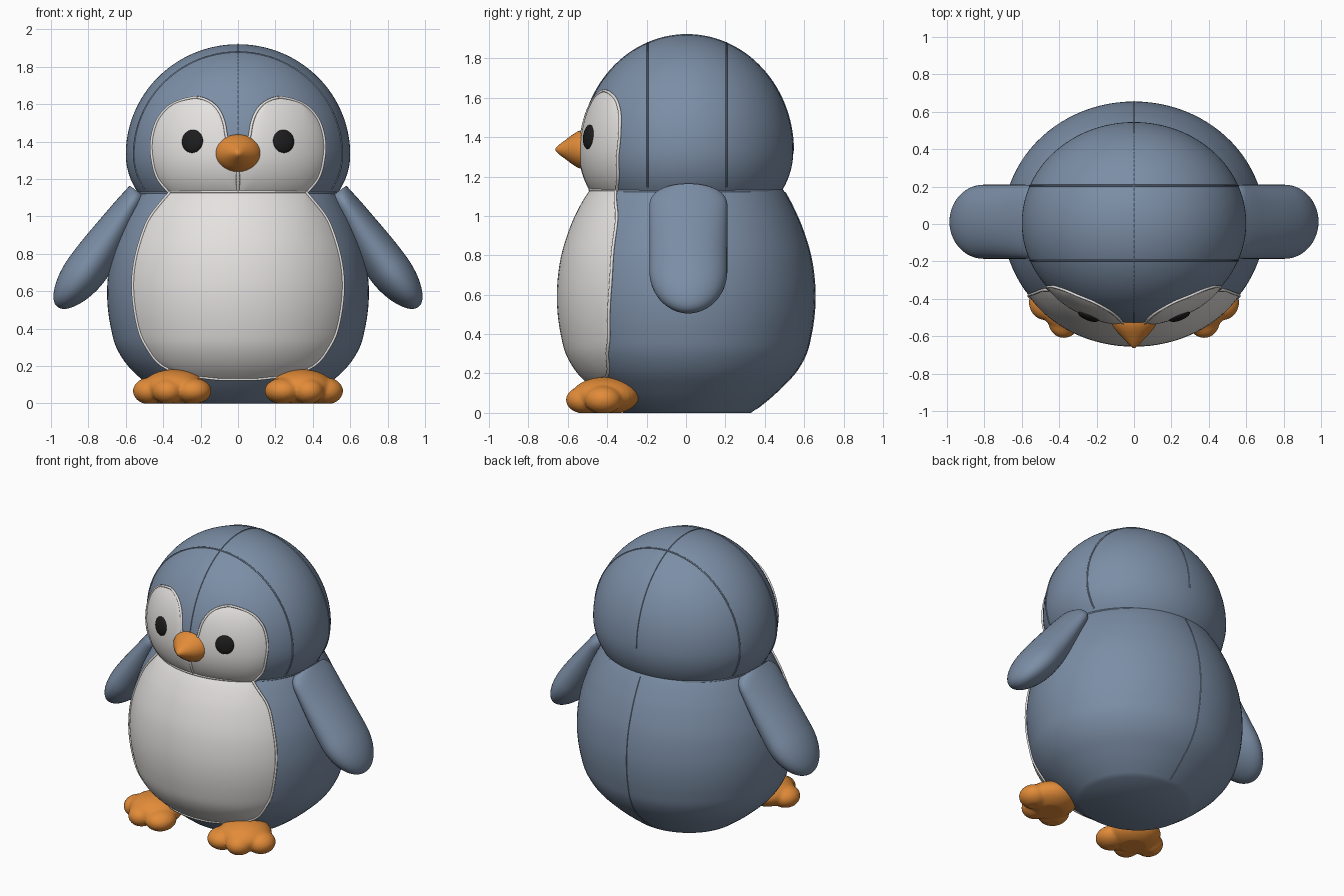
import bpy, bmesh, math
from mathutils import Vector, Matrix

if "Cube" in bpy.data.objects:
    bpy.data.objects.remove(bpy.data.objects["Cube"])


def material(name, rgb):
    m = bpy.data.materials.new(name)
    m.diffuse_color = (*rgb, 1)
    m.use_nodes = True
    m.node_tree.nodes["Principled BSDF"].inputs["Base Color"].default_value = m.diffuse_color
    return m


BLUE = material("plush blue", (0.20, 0.27, 0.38))
WHITE = material("plush white", (0.78, 0.76, 0.74))
ORANGE = material("plush orange", (0.76, 0.26, 0.04))
BLACK = material("eye black", (0.012, 0.012, 0.013))


def interp(tab, z):
    """Smooth interpolation through (z, value) points."""
    z = min(max(z, tab[0][0]), tab[-1][0])
    i = max(k for k in range(len(tab) - 1) if tab[k][0] <= z)

    def slope(k):
        a, b = tab[max(k - 1, 0)], tab[min(k + 1, len(tab) - 1)]
        return (b[1] - a[1]) / (b[0] - a[0])
    (z0, v0), (z1, v1) = tab[i], tab[i + 1]
    h = z1 - z0
    t = (z - z0) / h
    return (v0 * (2*t**3 - 3*t*t + 1) + v1 * (3*t*t - 2*t**3)
            + h * slope(i) * (t**3 - 2*t*t + t) + h * slope(i + 1) * (t**3 - t*t))


def finish(name, bm, mat):
    bmesh.ops.recalc_face_normals(bm, faces=bm.faces)
    me = bpy.data.meshes.new(name)
    bm.to_mesh(me)
    bm.free()
    ob = bpy.data.objects.new(name, me)
    bpy.context.collection.objects.link(ob)
    me.materials.append(mat)
    bpy.ops.object.select_all(action='DESELECT')
    ob.select_set(True)
    bpy.context.view_layer.objects.active = ob
    bpy.ops.object.shade_smooth_by_angle(angle=math.radians(50))
    return ob


def grid(name, rows, mat, closed):
    """Skin rows of points; closed rows become capped rings."""
    bm = bmesh.new()
    vs = [[bm.verts.new(p) for p in r] for r in rows]
    n = len(rows[0])
    for a, b in zip(vs, vs[1:]):
        for i in range(n if closed else n - 1):
            j = (i + 1) % n
            bm.faces.new((a[i], a[j], b[j], b[i]))
    if closed:
        bm.faces.new(vs[0])
        bm.faces.new(vs[-1])
    return finish(name, bm, mat)


def ring(c, u, v, n=96):
    return [c + u * math.cos(2*math.pi*i/n) + v * math.sin(2*math.pi*i/n) for i in range(n)]


def tube(name, pts, r, mat, closed=False):
    cu = bpy.data.curves.new(name, 'CURVE')
    cu.dimensions = '3D'
    cu.bevel_depth, cu.bevel_resolution = r, 1
    sp = cu.splines.new('POLY')
    sp.points.add(len(pts) - 1)
    for q, p in zip(sp.points, pts):
        q.co = (*p, 1)
    sp.use_cyclic_u = closed
    cu.materials.append(mat)
    bpy.context.collection.objects.link(bpy.data.objects.new(name, cu))


X, Y, Z = Vector((1, 0, 0)), Vector((0, 1, 0)), Vector((0, 0, 1))
CY = 0.005
BODY = [(0, .50), (.05, .60), (.1, .69), (.2, .84), (.3, .93), (.4, .97), (.5, .993), (.6, 1),
        (.7, .99), (.8, .965), (.9, .92), (1.0, .86), (1.13, .755), (1.2, .66)]


def body_r(z):
    f = interp(BODY, z)
    return .70 * f, .65 * f


def head_r(z):
    f = math.sqrt(max(0, 1 - ((z - 1.33) / (.59 if z > 1.33 else .45)) ** 2))
    return .60 * f, .54 * f


def shell(name, rad, zs):
    grid(name, [ring(Vector((0, CY, z)), X * rad(z)[0], Y * rad(z)[1]) for z in zs], BLUE, True)


# body and head
shell("body", body_r, [1.2 * i / 60 for i in range(61)])
shell("head", head_r, [1.33 - .45 * math.cos(math.pi / 2 * (.3 + .7 * i / 20)) for i in range(20)]
      + [1.33 + .59 * math.sin(math.pi / 2 * i / 50) for i in range(50)])


def on_front(rad, zc, x, z, off):
    rx, ry = rad(z)
    p = Vector((x, CY - ry * math.sqrt(max(0, 1 - (x / rx) ** 2)), z))
    d = p - Vector((0, CY, zc))
    return p + d.normalized() * off


def patch(name, rad, zc, left, right, s=1):
    """White fabric panel lying on a shell, with a raised hem."""
    z0, z1 = right[0][0], right[-1][0]
    n = 40
    cs = [-math.cos(math.pi * i / n) for i in range(n + 1)]

    def pt(u, v, off):
        z = z0 + (z1 - z0) * (v + 1) / 2
        a, b = interp(left, z), interp(right, z)
        return on_front(rad, zc, s * (a + (b - a) * (u + 1) / 2), z, off)
    grid(name, [[pt(u, v, .002 + .009 * (1 - max(abs(u), abs(v)) ** 6)) for u in cs] for v in cs],
         WHITE, False)
    edge = ([pt(1, v, .003) for v in cs] + [pt(u, 1, .003) for u in cs[-2:0:-1]]
            + [pt(-1, v, .003) for v in cs[::-1]] + [pt(u, -1, .003) for u in cs[1:-1]])
    tube(name + "_hem", edge, .008, WHITE, True)


# belly panel
BELLY = [(.13, .10), (.15, .26), (.2, .40), (.3, .485), (.4, .53), (.6, .56), (.75, .55),
         (.9, .51), (1.0, .465), (1.13, .36)]
patch("belly_panel", body_r, .6, [(z, -w) for z, w in BELLY], BELLY)

# seams on head and body
for y in (-.2, .2):
    k = math.sqrt(1 - (y / .54) ** 2)
    arc = [math.radians(a) for a in range(-26, 207, 4)]
    tube("head_seam", [(.6 * k * math.cos(a), y + CY,
                        1.33 + (.59 if a > 0 and a < math.pi else .45) * k * math.sin(a))
                       for a in arc], .005, BLUE)
tube("head_centre_seam", [(0, CY + .54 * math.cos(a), 1.33 + .59 * math.sin(a))
                          for a in [math.pi * i / 60 for i in range(58)]], .004, BLUE)
tube("back_seam", [(0, CY + body_r(z)[1], z) for z in [.02 + .022 * i for i in range(51)]],
     .004, BLUE)
tube("neck_seam", ring(Vector((0, CY, 1.125)), X * .532, Y * .484), .007, BLUE, True)

# beak: stacked ellipses towards the tip
beak = [(-.44, .125, .10), (-.52, .125, .102), (-.55, .112, .092), (-.58, .088, .073),
        (-.61, .060, .050), (-.635, .036, .032), (-.652, .019, .018), (-.662, .007, .007)]
grid("beak", [ring(Vector((0, y, 1.337)), X * a, Z * b, 48) for y, a, b in beak], ORANGE, True)
tube("beak_seam", [(.122 * math.cos(a), -.455 - .205 * (1 - abs(math.cos(a)))**.8 * 1.0 + .012, 1.325)
                   for a in [math.pi * i / 24 for i in range(25)]], .004, ORANGE)

CHEEK_IN = [(1.10, 0), (1.25, 0), (1.35, .03), (1.42, .06), (1.5, .075), (1.56, .10),
            (1.6, .135), (1.625, .18), (1.634, .215)]
CHEEK_OUT = [(1.10, .34), (1.2, .425), (1.3, .455), (1.4, .46), (1.5, .435), (1.56, .395),
             (1.6, .345), (1.625, .28), (1.634, .235)]

for side, s in (("left", -1), ("right", 1)):
    # face panel
    patch(side + "_face_panel", head_r, 1.33, CHEEK_IN, CHEEK_OUT, s)

    # eye: flattened ball facing along the head surface
    c = on_front(head_r, 1.33, s * .24, 1.40, .008)
    nrm = Vector((c.x / .36, (c.y - CY) / .29, (c.z - 1.33) / .35))
    bm = bmesh.new()
    bmesh.ops.create_uvsphere(bm, u_segments=32, v_segments=20, radius=1, matrix=(
        Matrix.Translation(c) @ nrm.to_track_quat('Z', 'Y').to_matrix().to_4x4()
        @ Matrix.Diagonal((.060, .062, .022, 1))))
    finish(side + "_eye", bm, BLACK)

    # flipper: flattened loft, narrow at the shoulder
    top, tip = Vector((s * .53, .012, 1.13)), Vector((s * .963, .012, .515))
    d = (tip - top).normalized()
    L = (tip - top).length
    side_axis = d.cross(Y)
    rows = []
    for i in range(41):
        t = L * (.5 - .5 * math.cos(math.pi * (.02 + .97 * i / 40)))
        end = math.sqrt(max(0, 1 - max(0, (t - L + .26) / .26) ** 2))
        start = math.sqrt(max(0, 1 - max(0, (.09 - t) / .09) ** 2))
        w = .198 * end * (.6 + .4 * start)
        th = interp([(0, .06), (.15, .085), (.4, .112), (.6, .112), (L, .10)], t) * end ** .9
        bend = side_axis * (s * -.012 * math.sin(math.pi * t / L))
        rows.append(ring(top + d * t + bend, Y * w, side_axis * th, 48))
    grid(side + "_flipper", rows, BLUE, True)

    # foot: pad and three toes fused together, flattened underneath
    bm = bmesh.new()
    for x, y, z, a, b, h in ((.34, -.41, .085, .17, .172, .097), (.47, -.42, .066, .092, .095, .072),
                             (.375, -.515, .066, .085, .095, .070), (.24, -.505, .066, .098, .105, .070)):
        bmesh.ops.create_uvsphere(bm, u_segments=32, v_segments=20, radius=1, matrix=(
            Matrix.Translation((s * x, y, z)) @ Matrix.Diagonal((a, b, h, 1))))
    foot = finish(side + "_foot", bm, ORANGE)
    rm = foot.modifiers.new("fuse", 'REMESH')
    rm.mode, rm.voxel_size, rm.use_smooth_shade = 'VOXEL', .01, True
    sm = foot.modifiers.new("soften", 'SMOOTH')
    sm.iterations = 3
    for m in ("fuse", "soften"):
        bpy.ops.object.modifier_apply(modifier=m)
    for v in foot.data.vertices:
        v.co.z = max(v.co.z, 0)
